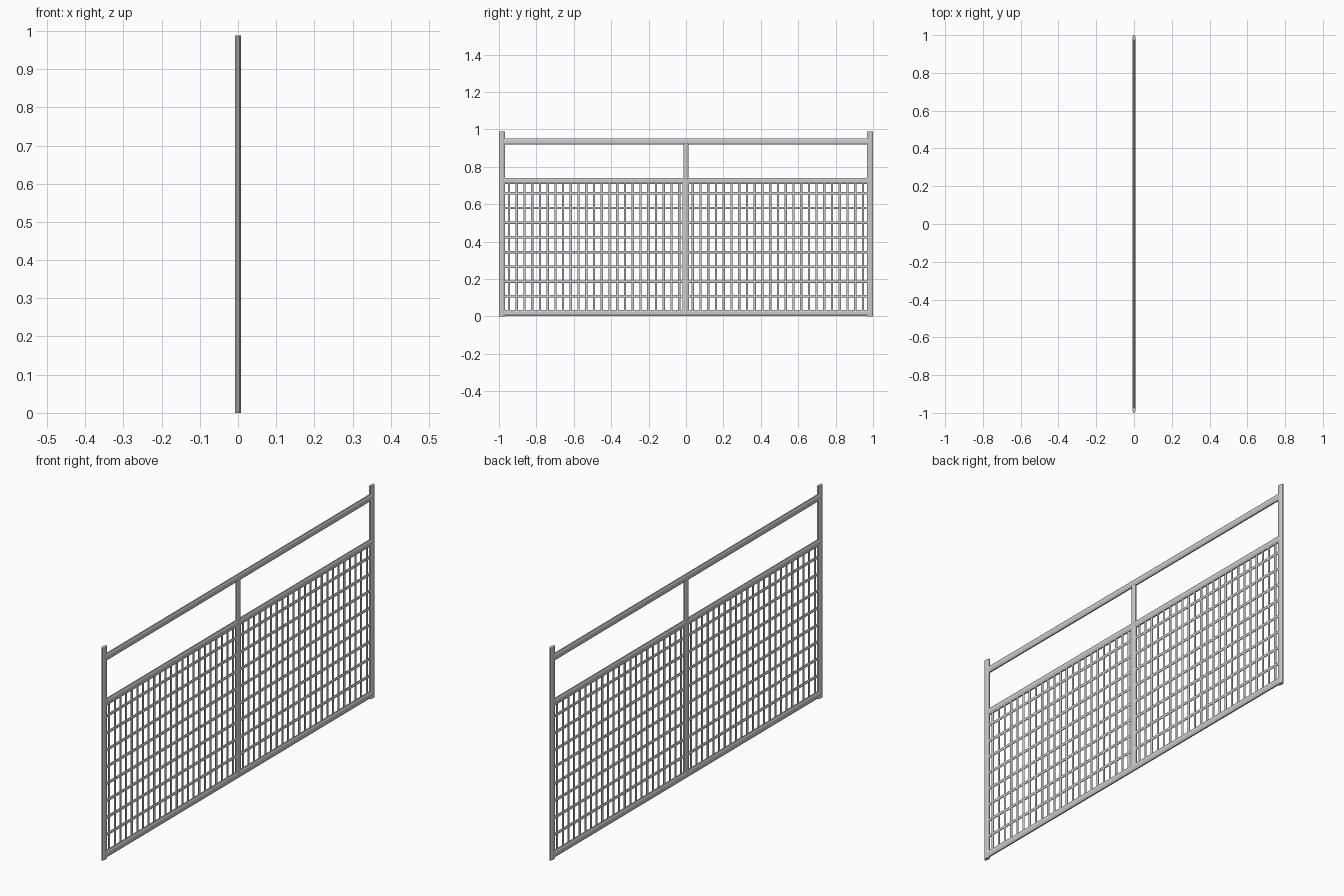
import bpy, math
from mathutils import Matrix, Vector

if "Cube" in bpy.data.objects:
    bpy.data.objects.remove(bpy.data.objects["Cube"])


def bar(name, axis, a, b, pos, width, depth, sides=8):
    """Flattened, flat-faced tube along 'y' or 'z'; pos is the other in-plane coordinate."""
    radius = 0.5 / math.cos(math.pi / sides)
    bpy.ops.mesh.primitive_cylinder_add(vertices=sides, radius=radius, depth=1)
    o = bpy.context.object
    o.name = name
    # turn so facets face the axes, then flatten and stretch
    m = Matrix.Diagonal((depth, width, b - a, 1)) @ Matrix.Rotation(math.pi / sides, 4, 'Z')
    mid = (a + b) / 2
    centre = Vector((0, pos, mid))
    if axis == 'y':
        m = Matrix.Rotation(math.pi / 2, 4, 'X') @ m
        centre = Vector((0, mid, pos))
    o.data.transform(Matrix.Translation(centre) @ m)
    return o


# End posts
for side, s in (("left", -1), ("right", 1)):
    bar(side + "_post", 'z', 0, 0.988, s * 0.984, 0.032, 0.015)

# Rails
for name, z in (("top_rail", 0.935), ("middle_rail", 0.725), ("bottom_rail", 0.019)):
    bar(name, 'y', -0.98, 0.98, z, 0.031, 0.0145)

# Centre post, wider between the panels
bar("centre_post_upper", 'z', 0.72, 0.935, 0, 0.027, 0.0135)
bar("centre_post_lower", 'z', 0.02, 0.725, -0.001, 0.036, 0.014)

# Mesh infill: horizontal wires, then vertical wires in both panels
for i in range(8):
    bar("horizontal_wire", 'y', -0.98, 0.98, 0.108 + i * 0.0787, 0.013, 0.0065)
for s in (-1, 1):
    for i in range(23):
        bar("vertical_wire", 'z', 0.02, 0.725, s * (0.036 + i * 0.0414), 0.012, 0.006)
